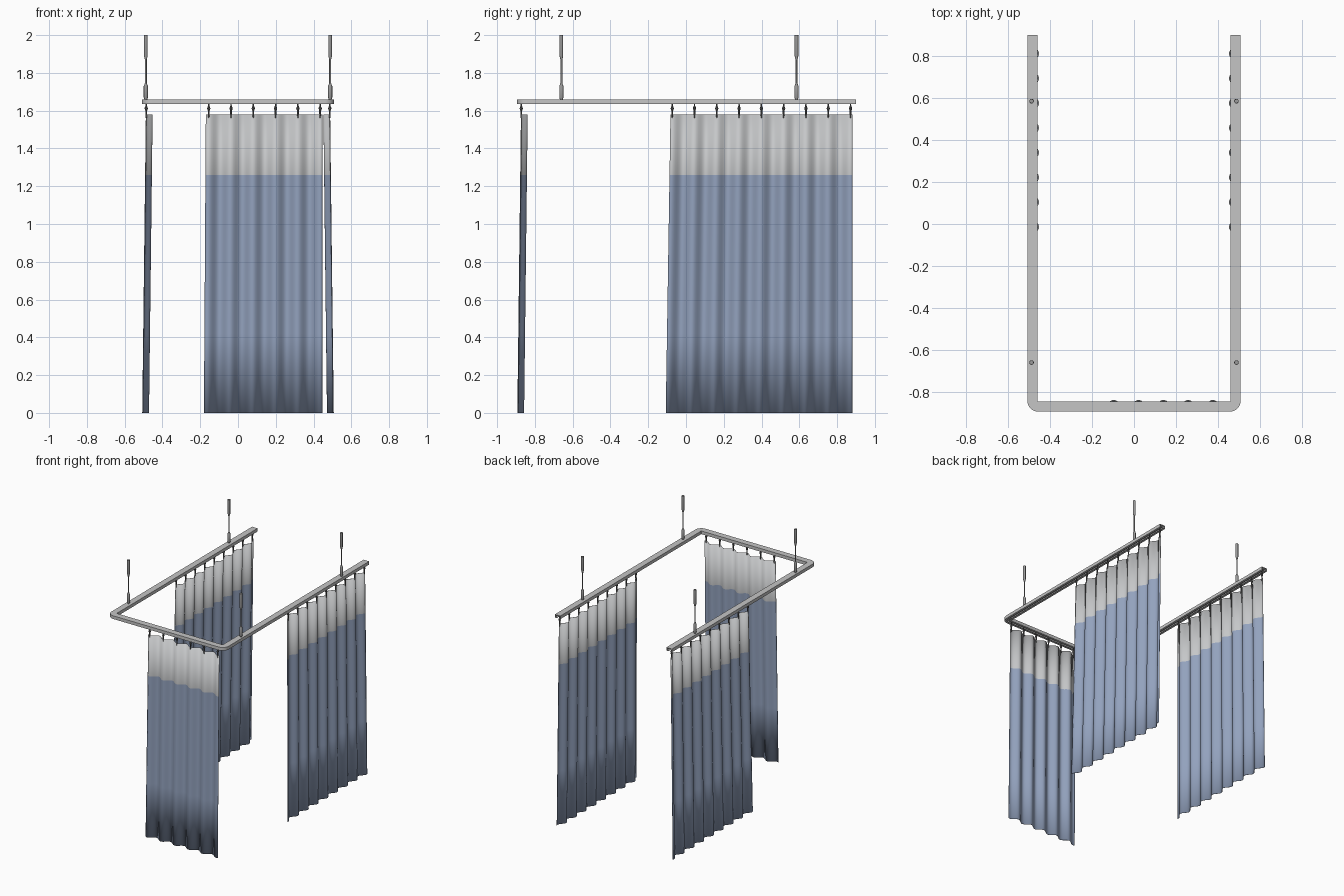
import bpy, bmesh, math
from mathutils import Vector

if "Cube" in bpy.data.objects:
    bpy.data.objects.remove(bpy.data.objects["Cube"])


def material(name, color):
    m = bpy.data.materials.new(name)
    m.diffuse_color = (*color, 1)
    m.use_nodes = True
    m.node_tree.nodes["Principled BSDF"].inputs["Base Color"].default_value = m.diffuse_color
    return m


GREY = material("light grey", (0.56, 0.56, 0.56))
MESH = material("curtain pale grey", (0.56, 0.57, 0.58))
BLUE = material("curtain blue", (0.29, 0.36, 0.51))
STEEL = material("steel grey", (0.33, 0.33, 0.33))
DARK = material("dark grey", (0.12, 0.12, 0.12))

RX, RY = 0.484, -0.87      # rail centre line
PITCH = 0.118              # distance between hooks


def finish(name, bm, mats, smooth=True):
    bmesh.ops.recalc_face_normals(bm, faces=bm.faces)
    me = bpy.data.meshes.new(name)
    bm.to_mesh(me)
    bm.free()
    for m in mats:
        me.materials.append(m)
    ob = bpy.data.objects.new(name, me)
    bpy.context.collection.objects.link(ob)
    if smooth:
        bpy.ops.object.select_all(action='DESELECT')
        ob.select_set(True)
        bpy.context.view_layer.objects.active = ob
        bpy.ops.object.shade_smooth_by_angle(angle=math.radians(40))
    return ob


def lathe(bm, centre, profile, sides):
    """Revolve (radius, z) points about a vertical axis, capped."""
    rings = []
    for r, z in profile:
        rings.append([bm.verts.new((centre[0] + r * math.cos(2 * math.pi * k / sides),
                                    centre[1] + r * math.sin(2 * math.pi * k / sides), z))
                      for k in range(sides)])
    for a, b in zip(rings, rings[1:]):
        for k in range(sides):
            n = (k + 1) % sides
            bm.faces.new((a[k], a[n], b[n], b[k]))
    bm.faces.new(rings[0])
    bm.faces.new(rings[-1])


# Rail: a slotted channel swept round a U with rounded corners
def build_rail():
    r = 0.028
    path = [(Vector((-RX, 0.9)), Vector((1, 0)))]
    for sx, start in ((-1, math.pi), (1, 1.5 * math.pi)):
        c = Vector((sx * (RX - r), RY + r))
        for k in range(9):
            a = start + k / 8 * math.pi / 2
            d = Vector((math.cos(a), math.sin(a)))
            path.append((c + d * r, -d))
    path.append((Vector((RX, 0.9)), Vector((-1, 0))))
    w, s, t, z0, z1 = 0.024, 0.007, 0.004, 1.635, 1.66
    prof = [(-w, z1), (w, z1), (w, z0), (s, z0), (s, z0 + t), (w - t, z0 + t),
            (w - t, z1 - t), (t - w, z1 - t), (t - w, z0 + t), (-s, z0 + t),
            (-s, z0), (-w, z0)]
    bm = bmesh.new()
    rings = [[bm.verts.new((*(p + n * d), z)) for d, z in prof] for p, n in path]
    for a, b in zip(rings, rings[1:]):
        for k in range(len(prof)):
            n = (k + 1) % len(prof)
            bm.faces.new((a[k], a[n], b[n], b[k]))
    bm.faces.new(rings[0])
    bm.faces.new(rings[-1])
    finish("rail", bm, [GREY])


# Curtain: pleated sheet, pale band on top, leaning outwards towards the floor
def build_curtain(name, place, start, end, first_hook, flare):
    top, band = 1.58, 1.26
    heights = [0, 0.42, 0.84, band, top]
    cols = round((end - start) / PITCH * 12)
    bm = bmesh.new()
    rows = []
    for z in heights:
        f = 1 - z / top
        row = []
        for i in range(cols + 1):
            u = start + (end - start) * i / cols
            wave = 0.017 * math.cos(2 * math.pi * (u - first_hook) / PITCH)
            along = u - flare * f * (end - u) / (end - start)
            row.append(bm.verts.new((*place(along, wave - 0.014 + 0.019 * f), z)))
        rows.append(row)
    for j in range(len(rows) - 1):
        for i in range(cols):
            face = bm.faces.new((rows[j][i], rows[j][i + 1], rows[j + 1][i + 1], rows[j + 1][i]))
            face.material_index = 1 if heights[j] >= band else 0
    ob = finish(name, bm, [BLUE, MESH])
    mod = ob.modifiers.new("cloth thickness", 'SOLIDIFY')
    mod.thickness = 0.002
    mod.offset = 0


# Hooks: a slim runner with a bulged clip gripping the cloth
def build_hooks(name, place, first, count):
    bm = bmesh.new()
    for i in range(count):
        lathe(bm, place(first + i * PITCH, 0.002),
              [(0.003, 1.562), (0.005, 1.585), (0.005, 1.6), (0.009, 1.612),
               (0.004, 1.625), (0.003, 1.645)], 8)
    finish(name, bm, [DARK])


# Each run maps (distance along, distance outwards) to x, y
def front(u, out):
    return (u, RY - out)


def right(u, out):
    return (RX + out, u)


def left(u, out):
    return (-RX - out, u)


build_rail()
build_curtain("front_curtain", front, -0.17, 0.447, -0.155, 0.01)
build_hooks("front_hooks", front, -0.155, 6)
for side, place in (("right", right), ("left", left)):
    build_curtain(side + "_curtain", place, -0.082, 0.882, -0.073, 0.025)
    build_hooks(side + "_hooks", place, -0.073, 9)

# Ceiling hangers: lower socket, thin rod, upper sleeve
for side, sx in (("left", -1), ("right", 1)):
    for place, y in (("front", -0.66), ("rear", 0.585)):
        bm = bmesh.new()
        lathe(bm, (sx * 0.488, y),
              [(0.007, 1.658), (0.011, 1.67), (0.011, 1.73), (0.005, 1.745), (0.005, 1.87),
               (0.010, 1.89), (0.010, 2.0)], 12)
        finish(f"{place}_{side}_hanger", bm, [STEEL])
